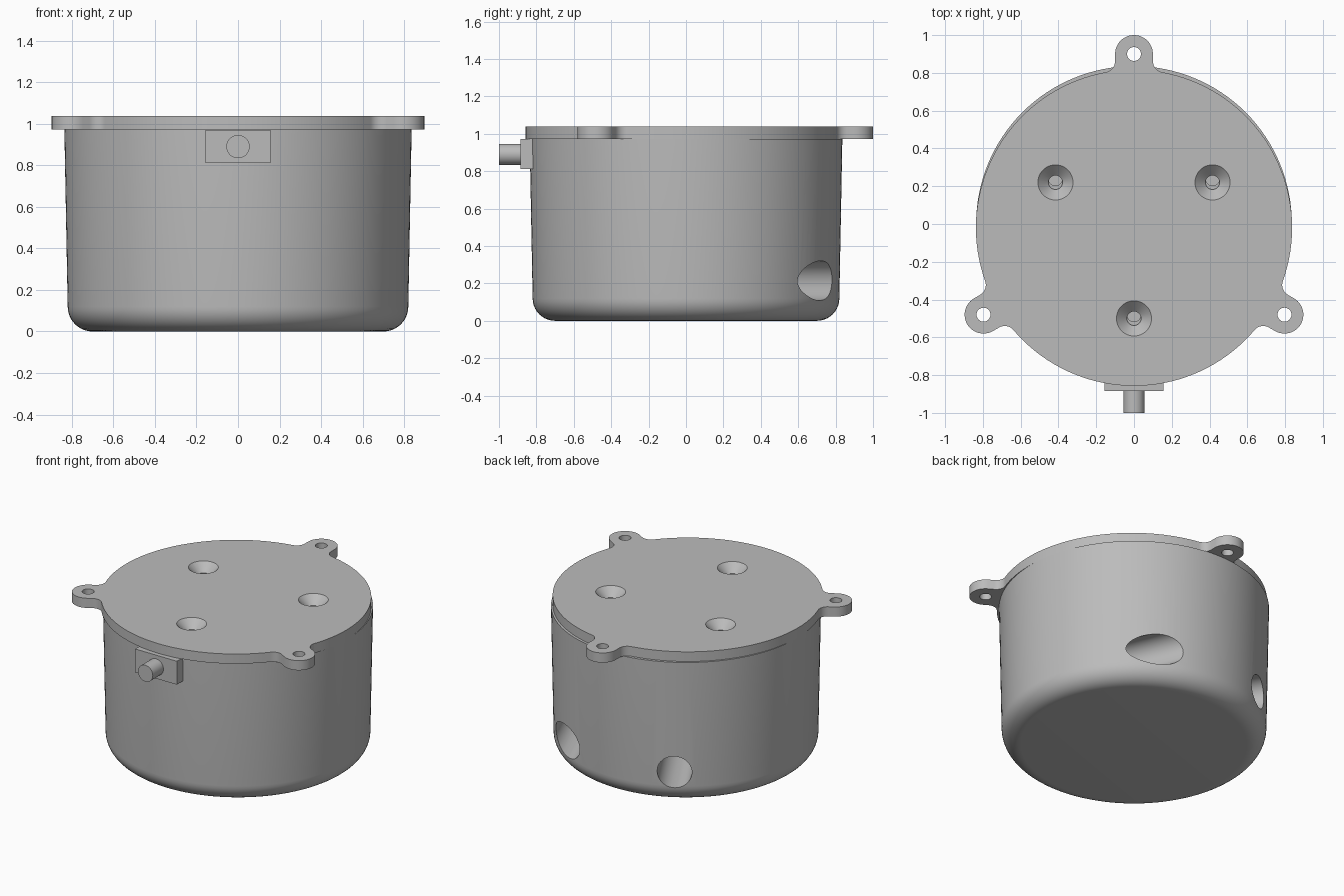
import bpy, bmesh
from math import sin, cos, atan2, sqrt, radians, pi
from mathutils import Vector

if "Cube" in bpy.data.objects:
    bpy.data.objects.remove(bpy.data.objects["Cube"])

grey = bpy.data.materials.new("plain grey")
grey.use_nodes = True
grey.diffuse_color = (0.5, 0.5, 0.5, 1)
grey.node_tree.nodes["Principled BSDF"].inputs["Base Color"].default_value = grey.diffuse_color

LID_Y, LID_LOW, LID_TOP = -0.02, 0.972, 1.038


def make(name, bm):
    bmesh.ops.recalc_face_normals(bm, faces=bm.faces)
    mesh = bpy.data.meshes.new(name)
    bm.to_mesh(mesh)
    bm.free()
    mesh.materials.append(grey)
    ob = bpy.data.objects.new(name, mesh)
    bpy.context.collection.objects.link(ob)
    return ob


def rod(name, start, end, r1, r2=None, sides=48):
    """Cylinder or cone between two points."""
    start, end = Vector(start), Vector(end)
    bm = bmesh.new()
    bmesh.ops.create_cone(bm, cap_ends=True, segments=sides, radius1=r1,
                          radius2=r1 if r2 is None else r2, depth=(end - start).length)
    ob = make(name, bm)
    turn = (end - start).to_track_quat('Z', 'Y').to_matrix().to_4x4()
    turn.translation = (start + end) / 2
    ob.data.transform(turn)
    return ob


def cut(ob, cutters):
    for c in cutters:
        c.hide_render = True
        mod = ob.modifiers.new("cut", 'BOOLEAN')
        mod.operation, mod.solver, mod.object = 'DIFFERENCE', 'EXACT', c
        bpy.context.view_layer.objects.active = ob
        bpy.ops.object.modifier_apply(modifier=mod.name)
        bpy.data.objects.remove(c)


def smooth(ob):
    bpy.ops.object.select_all(action='DESELECT')
    ob.select_set(True)
    bpy.context.view_layer.objects.active = ob
    bpy.ops.object.shade_smooth_by_angle(angle=radians(30))


def polar(r, deg, z=0, y=0):
    return (r * cos(radians(deg)), r * sin(radians(deg)) + y, z)


def arc(cx, cy, r, a, b, n):
    return [(cx + r * cos(a + (b - a) * i / n), cy + r * sin(a + (b - a) * i / n))
            for i in range(n + 1)]


# Body: tapered solid cup with a rounded bottom edge
profile = [(0, 0)] + arc(0.7, 0.12, 0.12, -pi / 2, 0, 10) + [(0.836, LID_LOW), (0, LID_LOW)]
bm = bmesh.new()
verts = [bm.verts.new((x, 0, z)) for x, z in profile]
edges = [bm.edges.new(pair) for pair in zip(verts, verts[1:])]
bmesh.ops.spin(bm, geom=verts + edges, cent=(0, 0, 0), axis=(0, 0, 1),
               angle=2 * pi, steps=128, use_duplicate=False)
bmesh.ops.remove_doubles(bm, verts=bm.verts, dist=0.0001)
body = make("body", bm)

# Side bores: one radial, one slanting, plus pilot holes under the lid
mouth = Vector(polar(0.80, 59, 0.215))
slant = Vector(polar(1, 113))
cutters = [rod("radial_bore", polar(0.3, 120, 0.215), polar(1.1, 120, 0.215), 0.108),
           rod("slanting_bore", mouth - slant * 0.5, mouth + slant * 0.5, 0.106)]
cutters += [rod("pilot_hole", polar(0.48, a, 0.65), polar(0.48, a, 1.1), 0.037, sides=32)
            for a in (30, 150, 270)]
cut(body, cutters)
smooth(body)

# Lid: disc outline with three filleted lugs
R, TIP, LUG, FIL = 0.837, 0.92, 0.1, 0.06
side = LUG + FIL
axial = sqrt((R + FIL) ** 2 - side ** 2)
half = atan2(side, axial)
lug = arc(axial, -side, FIL, pi - half, pi / 2, 8)
lug += arc(TIP, 0, LUG, -pi / 2, pi / 2, 24)
lug += arc(axial, side, FIL, -pi / 2, half - pi, 8)
section = lug + arc(0, 0, R, half, 2 * pi / 3 - half, 36)[1:-1]
bm = bmesh.new()
ring = []
for a in (pi / 2, pi * 7 / 6, pi * 11 / 6):
    ring += [bm.verts.new((x * cos(a) - y * sin(a), x * sin(a) + y * cos(a) + LID_Y, LID_LOW))
             for x, y in section]
face = bm.faces.new(ring)
up = bmesh.ops.extrude_face_region(bm, geom=[face], use_keep_orig=True)["geom"]
bmesh.ops.translate(bm, vec=(0, 0, LID_TOP - LID_LOW),
                    verts=[g for g in up if isinstance(g, bmesh.types.BMVert)])
lid = make("lid", bm)

# Lug holes and countersunk screw holes
cutters = []
for a in (90, 210, 330):
    cutters.append(rod("lug_hole", polar(TIP, a, 0.9, LID_Y), polar(TIP, a, 1.1, LID_Y), 0.037, sides=32))
for a in (30, 150, 270):
    cutters.append(rod("screw_hole", polar(0.48, a, 0.9, LID_Y), polar(0.48, a, 1.1, LID_Y), 0.037))
    cutters.append(rod("countersink", polar(0.48, a, LID_TOP - 0.056, LID_Y),
                       polar(0.48, a, LID_TOP + 0.01, LID_Y), 0.037, 0.103))
cut(lid, cutters)
smooth(lid)

# Front connector block and its peg
bm = bmesh.new()
bmesh.ops.create_cube(bm, size=1)
bmesh.ops.scale(bm, vec=(0.314, 0.135, 0.16), verts=bm.verts)
bmesh.ops.translate(bm, vec=(0, -0.8175, 0.891), verts=bm.verts)
make("connector_block", bm)
smooth(rod("connector_peg", (0, -0.86, 0.89), (0, -1, 0.89), 0.056))
